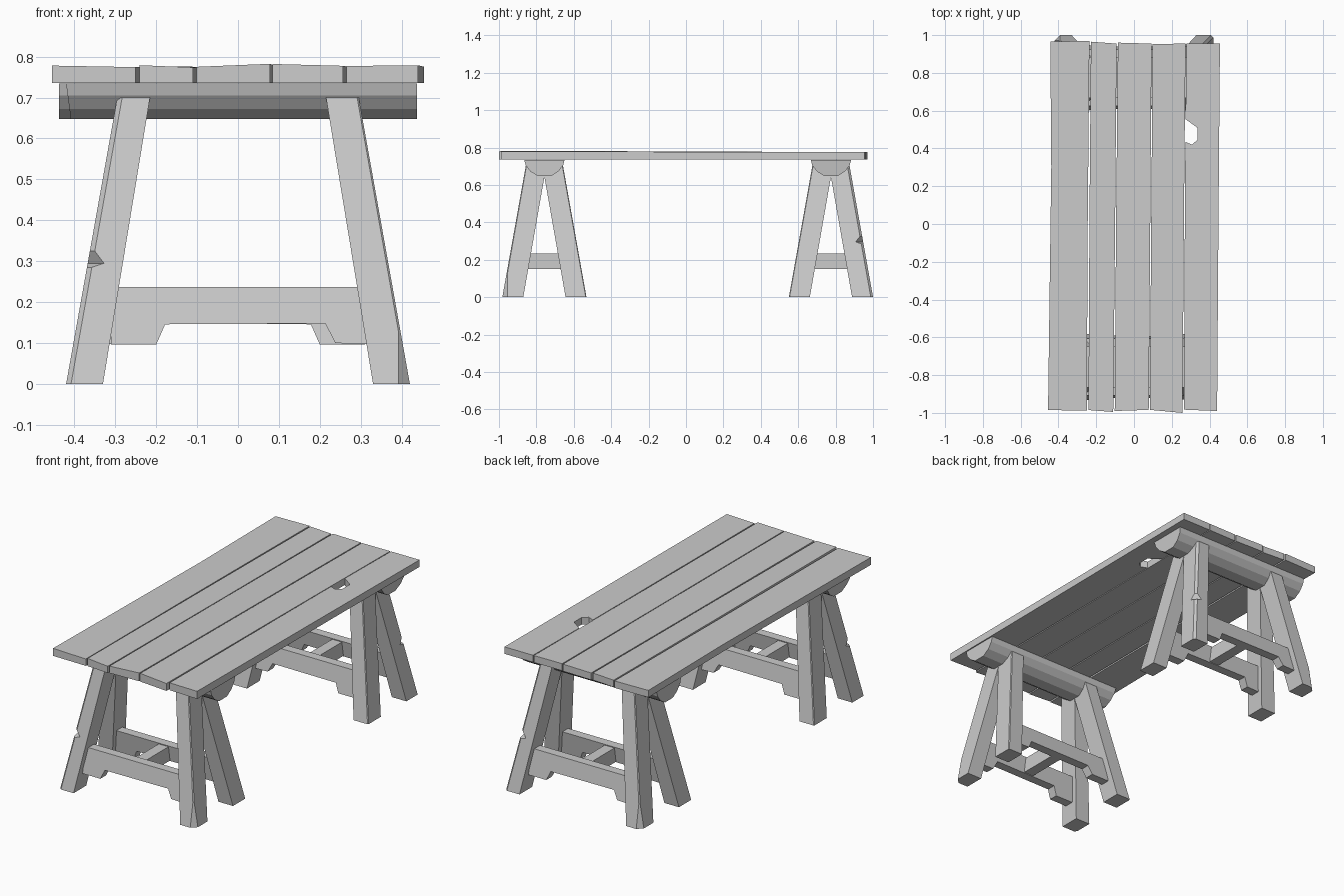
import bpy, bmesh
from mathutils import Matrix

if "Cube" in bpy.data.objects:
    bpy.data.objects.remove(bpy.data.objects["Cube"])


def add_object(name, rings, place=Matrix.Identity(4)):
    """Skin a list of equal point rings and cap both ends."""
    bm = bmesh.new()
    loops = [[bm.verts.new(p) for p in ring] for ring in rings]
    for a, b in zip(loops, loops[1:]):
        for i in range(len(a)):
            j = (i + 1) % len(a)
            bm.faces.new((a[i], a[j], b[j], b[i]))
    bm.faces.new(loops[0][::-1])
    bm.faces.new(loops[-1])
    bm.transform(place)
    bmesh.ops.recalc_face_normals(bm, faces=bm.faces)
    mesh = bpy.data.meshes.new(name)
    bm.to_mesh(mesh)
    bm.free()
    obj = bpy.data.objects.new(name, mesh)
    bpy.context.collection.objects.link(obj)
    return obj


def plank(name, outline, z_left, z_right):
    """Board from a plan outline; the front edge heights fade to level at the back."""
    x0, x1 = min(p[0] for p in outline), max(p[0] for p in outline)

    def top(x, y):
        front = z_left + (z_right - z_left) * (x - x0) / (x1 - x0)
        return front + (0.775 - front) * (y + 1) / 2
    add_object(name, [[(x, y, 0.736) for x, y in outline],
                      [(x, y, top(x, y)) for x, y in outline]])


# Table top: five slightly crooked boards, the last with a broken-out hole
plank("plank_1", [(-.455, -.985), (-.25, -.988), (-.245, 0), (-.236, .97), (-.443, .965), (-.438, .3)], .778, .774)
plank("plank_2", [(-.241, -.985), (-.11, -.995), (-.1, 0), (-.092, .955), (-.228, .965), (-.236, 0)], .779, .773)
plank("plank_3", [(-.102, -.99), (.078, -.984), (.086, 0), (.093, .955), (-.085, .96), (-.095, 0)], .775, .783)
plank("plank_4", [(.084, -.984), (.257, -1.0), (.264, 0), (.273, .955), (.099, .953), (.091, 0)], .782, .777)
plank("plank_5", [(.265, -.983), (.44, -.99), (.447, 0), (.455, .955), (.278, .955), (.273, .555),
                  (.335, .51), (.335, .445), (.307, .42), (.272, .435), (.269, 0)], .777, .779)


def leg(name, sx, sy, cuts, place):
    """Splayed leg; cuts are (height, size of the cut on the outer corner)."""
    rings = []
    for z, c in cuts:
        t = z / 0.7
        xi, xo = .33 - .115 * t, .42 - .125 * t
        yi, yo = .113 - .123 * t, .225 - .125 * t
        pts = [(xi, yi), (xo, yi), (xo, yo - c), (xo - c, yo), (xi, yo)]
        rings.append([(sx * x, sy * y, z) for x, y in pts])
    add_object(name, rings, place)


PLAIN = [(0, .004), (.7, .004)]
NICKED = [(0, .012), (.285, .012), (.295, .04), (.325, .012), (.7, .012)]
CHIPPED = [(0, .028), (.13, .005), (.7, .004)]
BEAM = [(-.108, .734), (-.1, .705), (-.075, .672), (-.035, .647),
        (.035, .647), (.075, .672), (.1, .705), (.108, .734)]
RAIL = [(-.31, .096), (-.2, .096), (-.178, .146), (.213, .148), (.238, .1),
        (.32, .098), (.31, .237), (-.31, .237)]


def trestle(label, place):
    # Half-round top beam with a skewed end
    add_object(label + "_beam",
               [[(-.42 + .012 * (.734 - z) / .09, y, z) for y, z in BEAM],
                [(.437, y, z) for y, z in BEAM]], place)
    # Four legs, one nicked and one chipped at the foot
    leg(label + "_outer_left_leg", -1, -1, NICKED, place)
    leg(label + "_outer_right_leg", 1, -1, CHIPPED, place)
    leg(label + "_inner_left_leg", -1, 1, PLAIN, place)
    leg(label + "_inner_right_leg", 1, 1, PLAIN, place)
    # Notched rails leaning with the legs
    for side, s in (("outer", -1), ("inner", 1)):
        add_object(f"{label}_{side}_rail",
                   [[(x, s * (d - .17 * (z - .19)), z) for x, z in RAIL] for d in (.107, .158)], place)
    # Cross brace between the rails
    add_object(label + "_cross_brace",
               [[(x, y, z) for x, y in ((-.03, -.115), (.03, -.115), (.03, .115), (-.03, .115))]
                for z in (.15, .232)], place)


# The back trestle is the front one turned around
trestle("front_trestle", Matrix.Translation((0, -.757, 0)))
trestle("back_trestle", Matrix.Translation((0, .775, 0)) @ Matrix.Rotation(3.14159265, 4, 'Z'))
